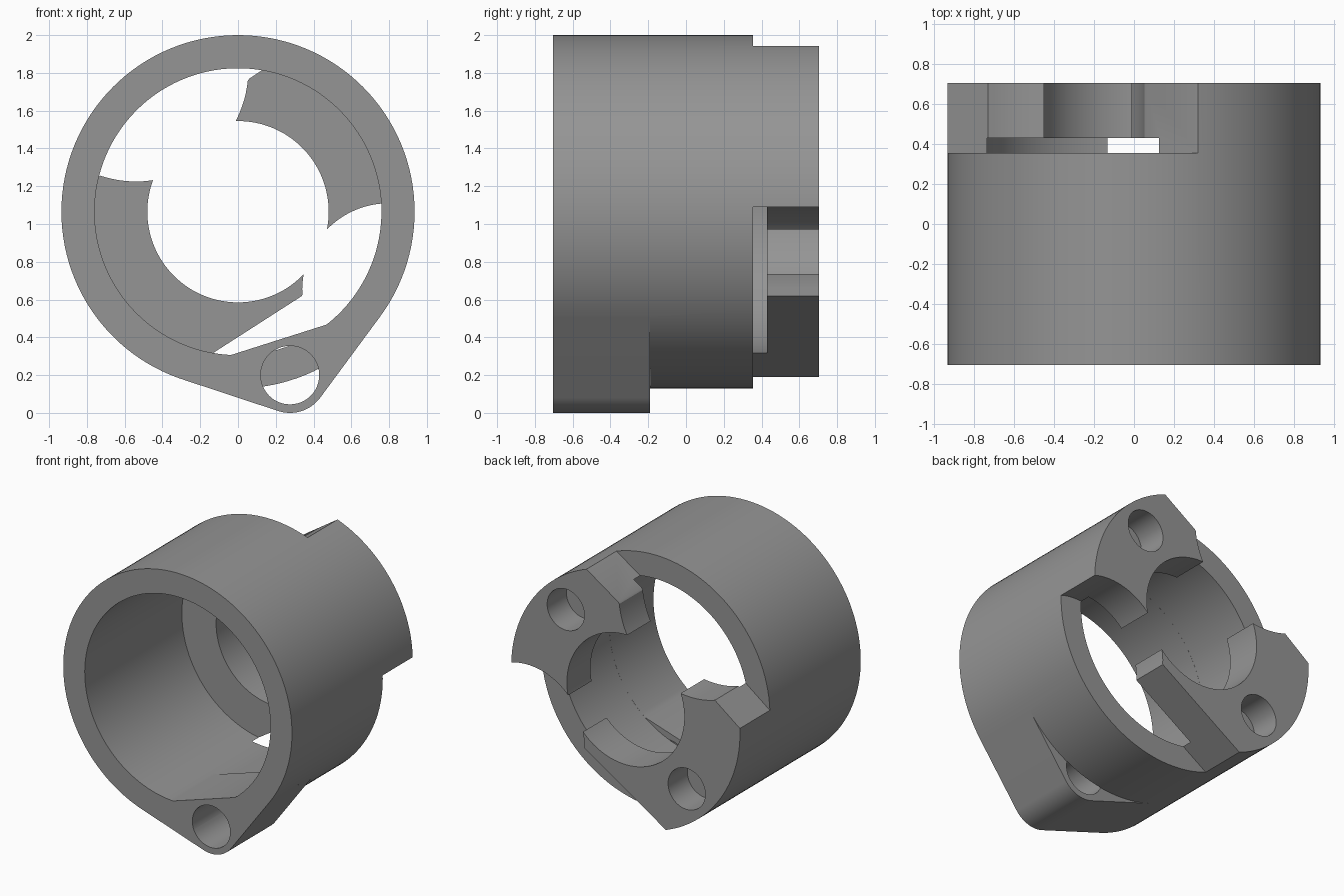
import bpy, bmesh, math

if "Cube" in bpy.data.objects:
    bpy.data.objects.remove(bpy.data.objects["Cube"])

CZ = 1.065            # height of the main axis
R_OUT, R_CAV, R_BORE = 0.935, 0.76, 0.48
Y_FRONT, Y_LUG, Y_RIM, Y_WEB, Y_BACK = -0.705, -0.19, 0.355, 0.43, 0.705


def arc(cx, cz, r, a0, a1, n):
    """Points on an arc in the xz plane, angles in degrees."""
    return [(cx + r * math.cos(math.radians(a0 + (a1 - a0) * i / n)),
             cz + r * math.sin(math.radians(a0 + (a1 - a0) * i / n))) for i in range(n + 1)]


def circle(cx, cz, r, n=128):
    return arc(cx, cz, r, 0, 360, n)[:-1]


def prism(name, pts, y0, y1):
    """Extrude an xz profile along y."""
    bm = bmesh.new()
    face = bm.faces.new([bm.verts.new((x, y0, z)) for x, z in pts])
    ext = bmesh.ops.extrude_face_region(bm, geom=[face])
    for v in ext["geom"]:
        if isinstance(v, bmesh.types.BMVert):
            v.co.y = y1
    bmesh.ops.recalc_face_normals(bm, faces=bm.faces)
    mesh = bpy.data.meshes.new(name)
    bm.to_mesh(mesh)
    bm.free()
    ob = bpy.data.objects.new(name, mesh)
    bpy.context.collection.objects.link(ob)
    return ob


def combine(target, other, operation):
    mod = target.modifiers.new(operation, 'BOOLEAN')
    mod.operation, mod.solver, mod.object = operation, 'EXACT', other
    other.hide_render = True
    bpy.context.view_layer.objects.active = target
    bpy.ops.object.modifier_apply(modifier=mod.name)
    bpy.data.objects.remove(other)


# Main cylinder
body = prism("collar_body", circle(0, CZ, R_OUT), Y_FRONT, Y_BACK)

# Side lug, tangent to the cylinder
LX, LZ, LR = 0.275, 0.2, 0.2
dist = math.hypot(LX, LZ - CZ)
aim = math.degrees(math.atan2(LZ - CZ, LX))
spread = math.degrees(math.acos((R_OUT - LR) / dist))
lug = ([(0, CZ - 0.5)] + arc(0, CZ, R_OUT, aim - spread, aim - spread, 1)[:1]
       + arc(LX, LZ, LR, aim - spread, aim + spread, 24)
       + arc(0, CZ, R_OUT, aim + spread, aim + spread, 1)[:1])
combine(body, prism("lug", lug, Y_FRONT, Y_LUG), 'UNION')

# Front cavity with a flat above the lug, then the full round cavity
half = math.degrees(math.acos(0.712 / R_CAV))
cuts = [
    prism("flat_cavity", arc(0, CZ, R_CAV - 0.0005, aim + half, aim + 360 - half, 116), -0.9, Y_LUG + 0.01),
    prism("round_cavity", circle(0, CZ, R_CAV), Y_LUG, Y_WEB),
    prism("bore", circle(0, CZ, R_BORE), 0.0, 0.9),
    prism("lug_hole", circle(LX, LZ, 0.155, 48), -0.9, Y_LUG + 0.001),
]

# Two openings that leave a pair of lobes at the back
upper = ([(0.42, 2.01), (0.06, 1.77)] + arc(-0.54, 1.82, 0.595, -6, -108.6, 32)
         + [(-1.03, 1.03), (-1.4, 1.5), (-1.0, 2.3), (0.3, 2.3)])
lower = ([(-0.49, 0.087), (0.34, 0.62)] + arc(0.8, 0.65, 0.46, 182.5, 70, 32)
         + [(1.3, 1.08), (1.3, -0.3), (-0.6, -0.3)])
cuts.append(prism("upper_opening", upper, Y_RIM, 0.9))
cuts.append(prism("lower_opening", lower, Y_RIM, 0.9))

# Blind hole in each lobe
for angle in (47.5, 226.5):
    a = math.radians(angle)
    cuts.append(prism("lobe_hole", circle(0.725 * math.cos(a), CZ + 0.725 * math.sin(a), 0.152, 48),
                      0.48, 0.9))

for cut in cuts:
    combine(body, cut, 'DIFFERENCE')

# Material and shading
grey = bpy.data.materials.new("grey")
grey.diffuse_color = (0.3, 0.3, 0.3, 1)
grey.use_nodes = True
grey.node_tree.nodes["Principled BSDF"].inputs["Base Color"].default_value = grey.diffuse_color
body.data.materials.clear()
body.data.materials.append(grey)
for p in body.data.polygons:
    p.material_index = 0
bpy.ops.object.select_all(action='DESELECT')
body.select_set(True)
bpy.context.view_layer.objects.active = body
bpy.ops.object.shade_smooth_by_angle(angle=math.radians(25))
